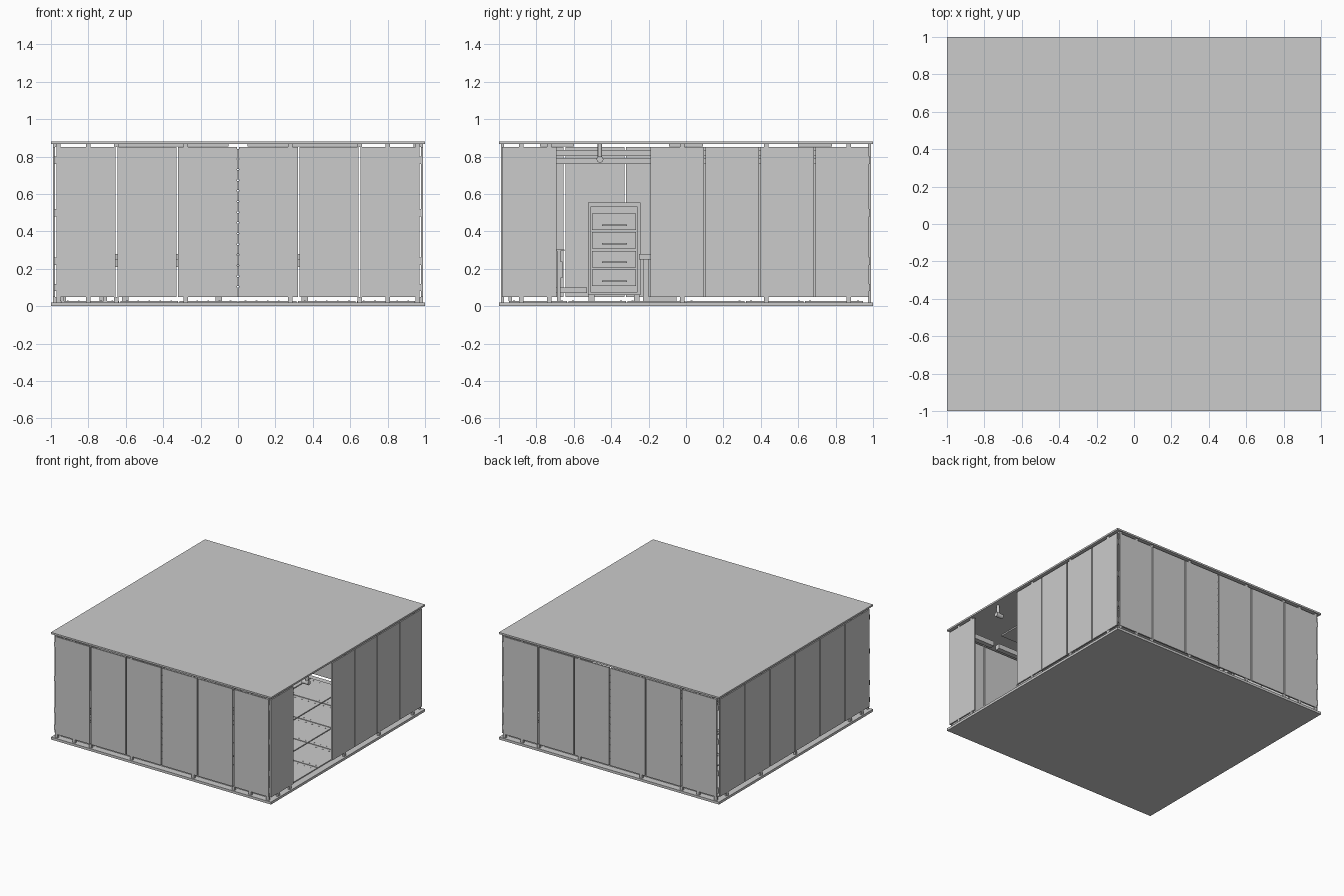
import bpy, bmesh, math
from mathutils import Matrix, Vector


def boxes(name, items):
    """One object made of boxes given as (x0, x1, y0, y1, z0, z1)."""
    bm = bmesh.new()
    for x0, x1, y0, y1, z0, z1 in items:
        m = Matrix.Translation(((x0 + x1) / 2, (y0 + y1) / 2, (z0 + z1) / 2))
        bmesh.ops.create_cube(bm, size=1, matrix=m @ Matrix.Diagonal((x1 - x0, y1 - y0, z1 - z0, 1)))
    return finish(name, bm)


def rods(name, items, sides=16):
    """One object made of cylinders given as (start, end, radius)."""
    bm = bmesh.new()
    for a, b, r in items:
        a, b = Vector(a), Vector(b)
        d = b - a
        m = Matrix.Translation((a + b) / 2) @ d.to_track_quat('Z', 'Y').to_matrix().to_4x4()
        bmesh.ops.create_cone(bm, cap_ends=True, segments=sides, radius1=r, radius2=r,
                              depth=d.length, matrix=m)
    return finish(name, bm)


def finish(name, bm):
    me = bpy.data.meshes.new(name)
    bm.to_mesh(me)
    bm.free()
    ob = bpy.data.objects.new(name, me)
    bpy.context.collection.objects.link(ob)
    return ob


# Floor and ceiling slabs
boxes("floor_slab", [(-1, 1, -1, 1, 0, 0.02)])
boxes("ceiling_slab", [(-1, 1, -1, 1, 0.866, 0.88)])

# Raised floor tiles with screw heads along their edges
N, R = 6, 0.95
P = 2 * R / N
tiles, screws = [], []
for i in range(N):
    for j in range(N):
        x, y = -R + i * P, -R + j * P
        tiles.append((x + 0.004, x + P - 0.004, y + 0.004, y + P - 0.004, 0.02, 0.028))
        for k in range(5):
            t = 0.04 + k * (P - 0.08) / 4
            for u, v in ((t, 0.03), (t, P - 0.03)):
                screws.append(((x + u, y + v, 0.027), (x + u, y + v, 0.030), 0.005))
boxes("floor_tiles", tiles)
rods("floor_screws", screws, 6)

# Wall panels: six on the front, back and left; five on the right with a doorway
Z0, Z1, T = 0.05, 0.85, 0.012
spans = [(-0.975 + i * 0.325 + 0.005, -0.975 + (i + 1) * 0.325 - 0.005) for i in range(6)]
right = [(-0.985, -0.692)] + [(-0.19 + i * 0.294, -0.19 + (i + 1) * 0.294 - 0.008) for i in range(4)]
boxes("front_panels", [(a, b, -0.99, -0.99 + T, Z0, Z1) for a, b in spans])
boxes("back_panels", [(a, b, 0.99 - T, 0.99, Z0, Z1) for a, b in spans])
boxes("left_panels", [(-0.99, -0.99 + T, a, b, Z0, Z1) for a, b in spans])
boxes("right_panels", [(0.99 - T, 0.99, a, b, Z0, Z1) for a, b in right])

# Feet and top clips that hold the panels between the slabs
feet = []
for p in (-0.96, -0.8, -0.65, -0.28, 0.28, 0.65, 0.8, 0.96):
    for s in (-1, 1):
        feet.append((p - 0.012, p + 0.012, s * 0.98 - 0.008, s * 0.98 + 0.008, 0.02, Z0))
        feet.append((p - 0.012, p + 0.012, s * 0.98 - 0.008, s * 0.98 + 0.008, Z1, 0.866))
for p in (-0.88, -0.73, -0.02, 0.43, 0.87):
    for s in (-1, 1):
        feet.append((s * 0.98 - 0.008, s * 0.98 + 0.008, p - 0.012, p + 0.012, 0.02, Z0))
        feet.append((s * 0.98 - 0.008, s * 0.98 + 0.008, p - 0.012, p + 0.012, Z1, 0.866))
boxes("panel_feet", feet)

# Corner brackets and the hinges in the middle seams
brackets = []
for sx in (-1, 1):
    for sy in (-1, 1):
        for z in (0.1, 0.24, 0.5, 0.78):
            brackets.append((sx * 0.975 - 0.008, sx * 0.975 + 0.008, sy * 0.975 - 0.008,
                             sy * 0.975 + 0.008, z - 0.02, z + 0.02))
boxes("corner_brackets", brackets)
rods("seam_hinges", [((0, s * 0.98, z), (0, s * 0.98, z + 0.05), 0.006)
                     for s in (-1, 1) for z in [Z0 + 0.057 * k for k in range(14)]], 8)

# Ceiling lamps
boxes("ceiling_lamps", [(cx - 0.3, cx + 0.3, cy - 0.09, cy + 0.09, 0.855, 0.866)
                        for cx in (-0.35, 0.35) for cy in (-0.69, 0, 0.69)])

# Drawer cabinet against the left wall, facing the doorway
CX = -0.70
boxes("cabinet_body", [(-0.96, CX, -0.525, -0.243, 0.06, 0.555)])
boxes("cabinet_rim", [(CX, CX + 0.012, -0.525, -0.510, 0.06, 0.555),
                      (CX, CX + 0.012, -0.258, -0.243, 0.06, 0.555),
                      (CX, CX + 0.012, -0.510, -0.258, 0.53, 0.555),
                      (CX, CX + 0.012, -0.510, -0.258, 0.06, 0.075)])
boxes("cabinet_feet", [(x, x + 0.03, y, y + 0.03, 0.028, 0.06)
                       for x in (-0.95, CX - 0.04) for y in (-0.52, -0.278)])
drawer_z = (0.108, 0.208, 0.308, 0.408)
boxes("drawers", [(CX, CX + 0.015, -0.503, -0.266, z, z + 0.088) for z in drawer_z])
boxes("drawer_pulls", [(CX + 0.015, CX + 0.025, -0.45, -0.315, z + 0.022, z + 0.03) for z in drawer_z])
rods("drawer_locks", [((CX + 0.015, -0.425, z + 0.064), (CX + 0.023, -0.425, z + 0.064), 0.009)
                      for z in drawer_z])

# Low bench with flat feet in the middle of the room
boxes("bench_seat", [(-0.68, 0.4, -0.25, 0.0, 0.25, 0.278)])
boxes("bench_frame", [(-0.66, 0.38, -0.23, -0.2, 0.21, 0.25), (-0.66, 0.38, -0.05, -0.02, 0.21, 0.25)]
      + [(x, x + 0.035, -0.23, -0.2, 0.05, 0.25) for x in (-0.62, -0.12, 0.34)]
      + [(x, x + 0.035, -0.23, -0.05, 0.028, 0.052) for x in (-0.62, -0.12, 0.34)])

# Side shelf near the front-left corner
boxes("corner_shelf", [(-0.95, -0.7, -0.95, -0.65, 0.295, 0.303),
                       (-0.95, -0.7, -0.68, -0.66, 0.15, 0.24),
                       (-0.95, -0.92, -0.95, -0.53, 0.07, 0.1)]
      + [(x, x + 0.02, y, y + 0.02, 0.028, 0.295) for x in (-0.95, -0.72) for y in (-0.95, -0.69)])

# Overhead rails along the left wall and beside the doorway
boxes("overhead_rails", [(-0.94, -0.90, -0.95, 0.95, 0.76, 0.793),
                         (-0.94, -0.90, -0.95, 0.95, 0.803, 0.835),
                         (0.4, 0.63, -0.87, -0.83, 0.78, 0.82),
                         (0.68, 0.95, -0.87, -0.83, 0.78, 0.82)])

# Hanging sensor at the doorway
s = rods("door_sensor", [((0.95, -0.46, 0.785), (0.95, -0.46, 0.866), 0.012),
                         ((0.91, -0.46, 0.785), (0.97, -0.46, 0.785), 0.018)])
bpy.context.view_layer.objects.active = s
s.select_set(True)
bpy.ops.object.shade_smooth_by_angle(angle=math.radians(30))
